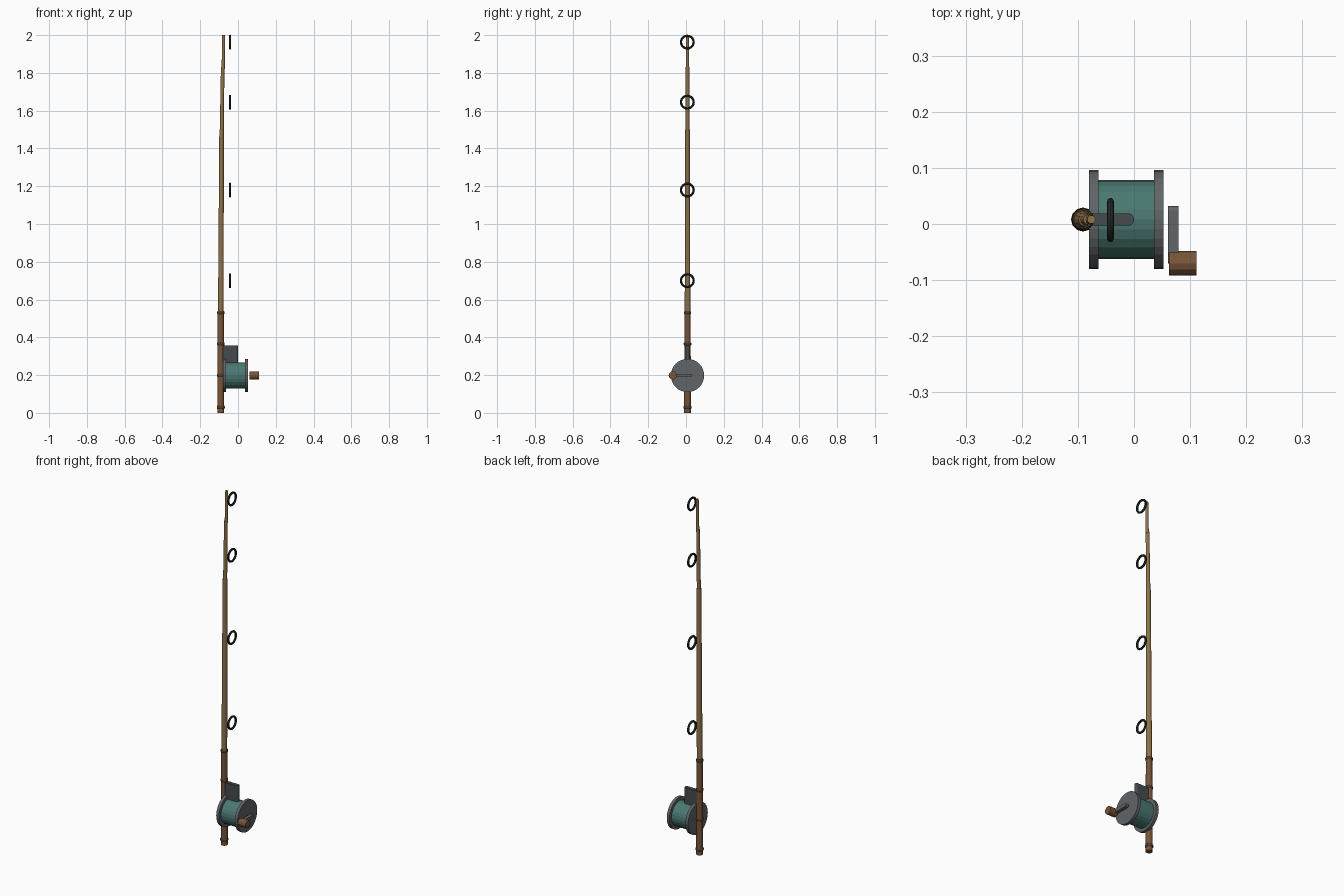
import bpy, bmesh, math
from mathutils import Vector, Matrix

if "Cube" in bpy.data.objects:
    bpy.data.objects.remove(bpy.data.objects["Cube"])

CY, CZ = 0.008, 0.198   # rod plane and reel axis height


def material(name, rgb):
    m = bpy.data.materials.new(name)
    m.diffuse_color = (*rgb, 1)
    m.use_nodes = True
    m.node_tree.nodes["Principled BSDF"].inputs["Base Color"].default_value = m.diffuse_color
    return m


CANE = material("cane", (0.27, 0.17, 0.07))
GRIP = material("grip", (0.19, 0.09, 0.04))
BAND = material("band", (0.085, 0.045, 0.025))
TEAL = material("teal", (0.07, 0.19, 0.17))
STEEL = material("steel", (0.12, 0.13, 0.14))
DARK = material("dark_metal", (0.06, 0.07, 0.075))
WIRE = material("wire", (0.02, 0.025, 0.025))


def tube(name, stations, sides, mat):
    """Loft capped rings; each station is (centre_x, z, radius)."""
    bm = bmesh.new()
    rings = [[bm.verts.new((x + r * math.cos(2 * math.pi * i / sides),
                            CY + r * math.sin(2 * math.pi * i / sides), z))
              for i in range(sides)] for x, z, r in stations]
    for a, b in zip(rings, rings[1:]):
        for i in range(sides):
            j = (i + 1) % sides
            bm.faces.new((a[i], a[j], b[j], b[i]))
    bm.faces.new(rings[0][::-1])
    bm.faces.new(rings[-1])
    me = bpy.data.meshes.new(name)
    bm.to_mesh(me)
    bm.free()
    me.materials.append(mat)
    ob = bpy.data.objects.new(name, me)
    bpy.context.collection.objects.link(ob)
    return ob


def disc(name, x0, x1, r, y, sides, mat):
    """Cylinder lying along x."""
    bpy.ops.mesh.primitive_cylinder_add(vertices=sides, radius=r, depth=x1 - x0,
                                        location=((x0 + x1) / 2, y, CZ),
                                        rotation=(0, math.pi / 2, 0))
    ob = bpy.context.object
    ob.name = name
    ob.data.materials.append(mat)
    return ob


def slab(name, size, centre, axis, bevel, mat):
    """Box whose edges parallel to the given axis are rounded."""
    bm = bmesh.new()
    bmesh.ops.create_cube(bm, size=1, matrix=Matrix.Diagonal((*size, 1)))
    edges = [e for e in bm.edges
             if abs((e.verts[0].co - e.verts[1].co).normalized()[axis]) > 0.9]
    bmesh.ops.bevel(bm, geom=edges, offset=bevel, segments=4, profile=0.5, affect='EDGES')
    bmesh.ops.translate(bm, verts=bm.verts, vec=Vector(centre))
    me = bpy.data.meshes.new(name)
    bm.to_mesh(me)
    bm.free()
    me.materials.append(mat)
    bpy.context.collection.objects.link(bpy.data.objects.new(name, me))


# Rod: grip and slightly curved, stepped cane
tube("grip", [(-0.091, 0, 0.018), (-0.091, 0.53, 0.0165)], 12, GRIP)
tube("rod_lower", [(-0.091, 0.52, 0.015), (-0.089, 1.0, 0.0135), (-0.087, 1.5, 0.012)], 12, CANE)
tube("rod_middle", [(-0.086, 1.49, 0.0105), (-0.081, 1.83, 0.0095)], 12, CANE)
tube("rod_tip", [(-0.078, 1.82, 0.009), (-0.076, 2.0, 0.0075)], 12, CANE)

# Bands around the grip
for i, z in enumerate((0.03, 0.2, 0.365, 0.53)):
    r = 0.0215 - 0.004 * z
    tube(f"grip_band_{i + 1}", [(-0.091, z - 0.009, r - 0.003), (-0.091, z - 0.004, r),
                                (-0.091, z + 0.004, r), (-0.091, z + 0.009, r - 0.003)], 12, BAND)

# Line guides
for i, z in enumerate((0.70, 1.18, 1.645, 1.963)):
    bpy.ops.mesh.primitive_torus_add(major_segments=24, minor_segments=8,
                                     major_radius=0.0335, minor_radius=0.006,
                                     location=(-0.042, CY - 0.001, z),
                                     rotation=(0, math.pi / 2, 0))
    ob = bpy.context.object
    ob.name = f"line_guide_{i + 1}"
    ob.data.materials.append(WIRE)
    bpy.ops.object.shade_smooth_by_angle()

# Reel: spool, two flanges, mounting foot
disc("spool", -0.07, 0.045, 0.07, CY, 24, TEAL)
disc("flange_inner", -0.08, -0.063, 0.088, CY, 32, STEEL)
disc("flange_outer", 0.036, 0.053, 0.088, CY, 32, STEEL)
slab("reel_foot", (0.088, 0.022, 0.1), (-0.044, CY, 0.307), 2, 0.0105, DARK)

# Crank
slab("crank_arm", (0.018, 0.102, 0.018), (0.07, -0.019, CZ), 0, 0.0085, STEEL)
disc("crank_knob", 0.062, 0.111, 0.022, -0.07, 12, GRIP)
